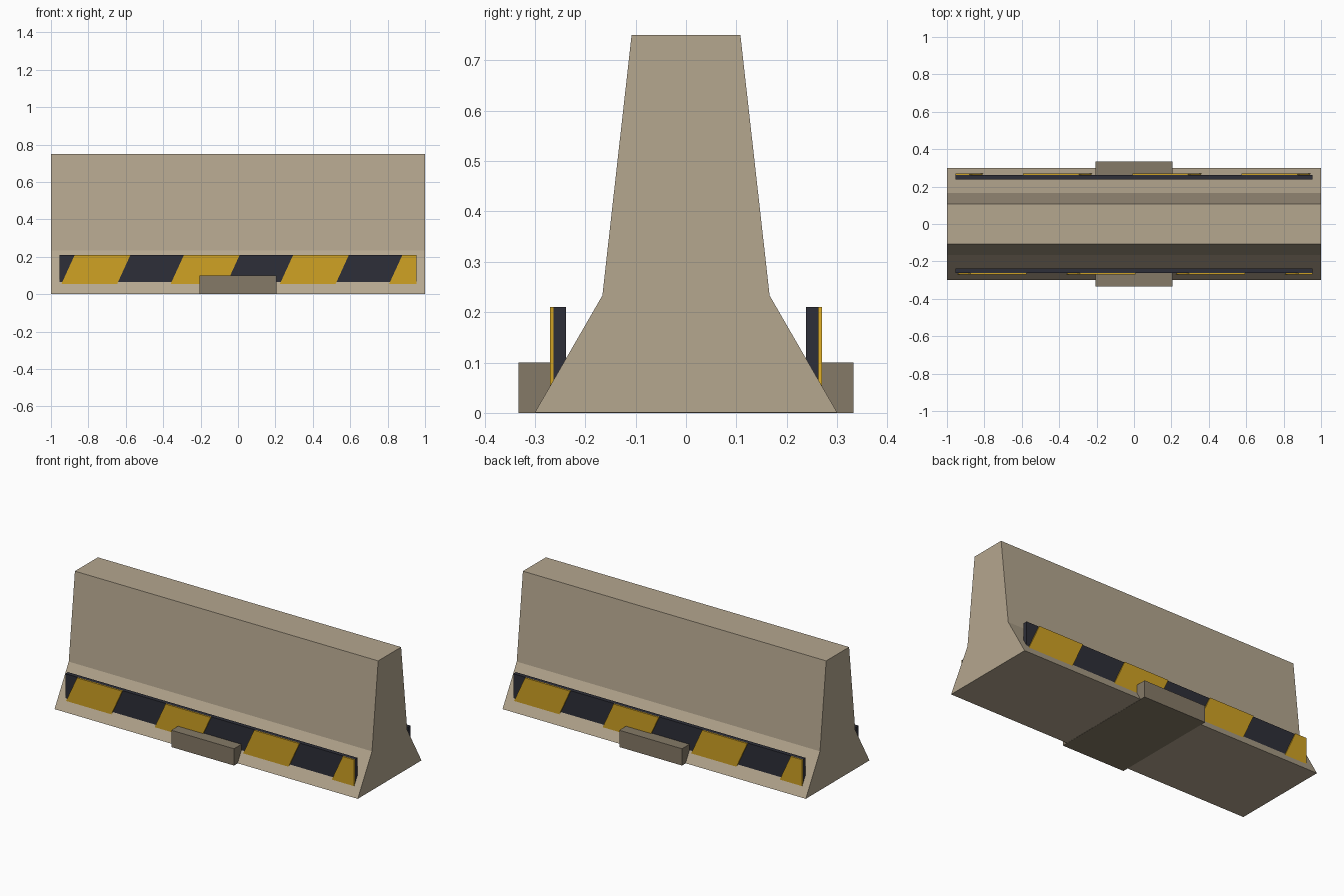
import bpy, bmesh

if "Cube" in bpy.data.objects:
    bpy.data.objects.remove(bpy.data.objects["Cube"])


def material(name, rgb):
    m = bpy.data.materials.new(name)
    m.diffuse_color = (*rgb, 1)
    m.use_nodes = True
    m.node_tree.nodes["Principled BSDF"].inputs["Base Color"].default_value = m.diffuse_color
    return m


CONCRETE = material("beige concrete", (0.46, 0.385, 0.275))
DARK_CONCRETE = material("dark concrete", (0.235, 0.193, 0.135))
BLACK = material("warning black", (0.027, 0.028, 0.040))
YELLOW = material("warning yellow", (0.63, 0.36, 0.017))


def prism(name, outline, axis, start, end, mat):
    """Extrude a 2D outline along x (outline in y,z) or y (outline in x,z)."""
    bm = bmesh.new()

    def ring(d):
        return [bm.verts.new((d, a, z) if axis == "x" else (a, d, z)) for a, z in outline]

    first, last = ring(start), ring(end)
    bm.faces.new(first)
    bm.faces.new(last)
    n = len(outline)
    for i in range(n):
        j = (i + 1) % n
        bm.faces.new((first[i], first[j], last[j], last[i]))
    bmesh.ops.recalc_face_normals(bm, faces=bm.faces[:])
    mesh = bpy.data.meshes.new(name)
    bm.to_mesh(mesh)
    bm.free()
    mesh.materials.append(mat)
    ob = bpy.data.objects.new(name, mesh)
    bpy.context.collection.objects.link(ob)
    return ob


def rect(x0, x1, z0, z1):
    return [(x0, z0), (x1, z0), (x1, z1), (x0, z1)]


# Barrier body: stepped profile mirrored about the centre
half = [(0.30, 0.001), (0.166, 0.233), (0.108, 0.75)]
prism("barrier_body", half + [(-y, z) for y, z in reversed(half)], "x", -1, 1, CONCRETE)

# Foot block passing through the base
prism("foot_block", rect(-0.207, 0.207, 0, 0.10), "y", -0.333, 0.333, DARK_CONCRETE)

# Warning boards with slanted stripes; the back is the front turned half round
END, LOW, TOP, SLANT = 0.955, 0.05, 0.21, 0.073
for side, turn in (("front", 1), ("back", -1)):
    parts = [prism(side + "_warning_board", rect(-END, END, LOW, TOP),
                   "y", -0.263, -0.238, BLACK)]
    for i in range(4):
        x = -0.946 + i * 0.584
        outline = [(x, LOW), (min(x + 0.298, END), LOW),
                   (min(x + 0.298 + SLANT, END), TOP), (x + SLANT, TOP)]
        parts.append(prism(f"{side}_yellow_stripe_{i + 1}", outline,
                           "y", -0.270, -0.2625, YELLOW))
    if turn < 0:
        for ob in parts:
            for v in ob.data.vertices:
                v.co.x, v.co.y = -v.co.x, -v.co.y
